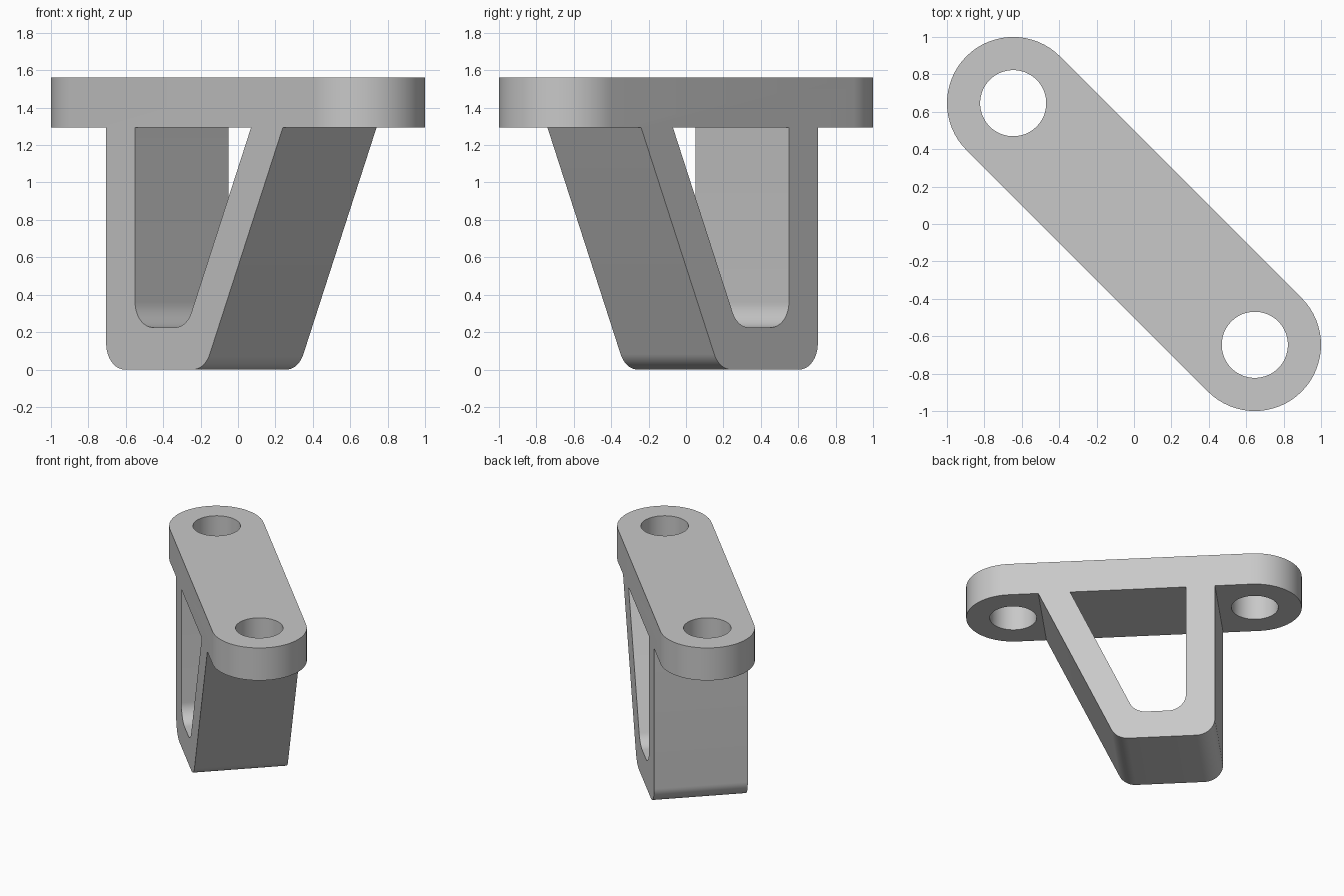
import bpy, bmesh, math
from mathutils import Vector

cube = bpy.data.objects.get("Cube")
if cube:
    bpy.data.objects.remove(cube, do_unlink=True)

HALF_WIDTH = 0.354      # also the radius of the rounded plate ends
HOLE_OFFSET = 0.9135    # distance of each hole from the middle
HOLE_RADIUS = 0.25 / math.sqrt(2)
PLATE_BOTTOM, TOP = 1.293, 1.56
TURN = math.radians(-45)

grey = bpy.data.materials.new("plain grey")
grey.use_nodes = True
colour = (0.58, 0.58, 0.58, 1)
grey.diffuse_color = colour
grey.node_tree.nodes["Principled BSDF"].inputs["Base Color"].default_value = colour


def rounded(corners, steps=12):
    """Outline from (x, y, fillet radius) corners."""
    outline = []
    for i, (x, y, r) in enumerate(corners):
        p = Vector((x, y))
        if not r:
            outline.append(p)
            continue
        a = (Vector(corners[i - 1][:2]) - p).normalized()
        b = (Vector(corners[(i + 1) % len(corners)][:2]) - p).normalized()
        half = a.angle(b) / 2
        centre = p + (a + b).normalized() * r / math.sin(half)
        start = (p + a * r / math.tan(half) - centre).normalized()
        end = (p + b * r / math.tan(half) - centre).normalized()
        outline += [centre + r * start.slerp(end, k / steps).normalized()
                    for k in range(steps + 1)]
    return outline


def arc(cx, radius, start, sweep, steps):
    return [Vector((cx + radius * math.cos(start + sweep * k / steps),
                    radius * math.sin(start + sweep * k / steps)))
            for k in range(steps + 1)]


def prism(name, outline, low, high, upright=False):
    """Extrude an outline along z, or an upright outline along y."""
    bm = bmesh.new()
    place = (lambda p, d: (p.x, d, p.y)) if upright else (lambda p, d: (p.x, p.y, d))
    face = bm.faces.new([bm.verts.new(place(p, low)) for p in outline])
    made = bmesh.ops.extrude_face_region(bm, geom=[face])["geom"]
    verts = [v for v in made if isinstance(v, bmesh.types.BMVert)]
    bmesh.ops.translate(bm, verts=verts, vec=place(Vector((0, 0)), high - low))
    bmesh.ops.recalc_face_normals(bm, faces=bm.faces)
    mesh = bpy.data.meshes.new(name)
    bm.to_mesh(mesh)
    bm.free()
    mesh.materials.append(grey)
    obj = bpy.data.objects.new(name, mesh)
    bpy.context.collection.objects.link(obj)
    obj.rotation_euler.z = TURN
    return obj


# Side silhouette: plate, upright leg and slanted leg in one piece
end = HOLE_OFFSET + 0.5
bracket = prism("bracket", rounded([
    (-end, TOP, 0), (-end, PLATE_BOTTOM, 0), (-0.643, PLATE_BOTTOM, 0),
    (-0.643, 0, 0.14), (0.103, 0, 0.14), (0.693, PLATE_BOTTOM, 0),
    (end, PLATE_BOTTOM, 0), (end, TOP, 0)]), -0.5, 0.5, upright=True)

# Rounded plan shape
quarter = math.pi / 2
plan = prism("plan_shape",
             arc(HOLE_OFFSET, HALF_WIDTH, -quarter, math.pi, 32)
             + arc(-HOLE_OFFSET, HALF_WIDTH, quarter, math.pi, 32), -0.2, 2)

# Opening between the legs
window = prism("window_cutter", rounded([
    (-0.424, PLATE_BOTTOM, 0), (-0.424, 0.225, 0.135),
    (-0.035, 0.225, 0.135), (0.4525, PLATE_BOTTOM, 0)]), -0.7, 0.7, upright=True)

# Bolt holes through the plate ends
cutters = [(plan, 'INTERSECT'), (window, 'DIFFERENCE')]
for side, name in ((-1, "upright_side_hole"), (1, "slanted_side_hole")):
    circle = arc(side * HOLE_OFFSET, HOLE_RADIUS, 0, math.tau, 64)[:-1]
    cutters.append((prism(name, circle, 1.1, 1.8), 'DIFFERENCE'))

for cutter, operation in cutters:
    cutter.hide_render = True
    mod = bracket.modifiers.new(cutter.name, 'BOOLEAN')
    mod.object, mod.operation, mod.solver = cutter, operation, 'EXACT'

# Apply the cuts and remove the helpers
bpy.context.view_layer.update()
result = bpy.data.meshes.new_from_object(
    bracket.evaluated_get(bpy.context.evaluated_depsgraph_get()))
bracket.modifiers.clear()
bracket.data = result
for cutter, _ in cutters:
    bpy.data.objects.remove(cutter, do_unlink=True)

bpy.ops.object.select_all(action='DESELECT')
bracket.select_set(True)
bpy.context.view_layer.objects.active = bracket
bpy.ops.object.shade_smooth_by_angle(angle=math.radians(25))
